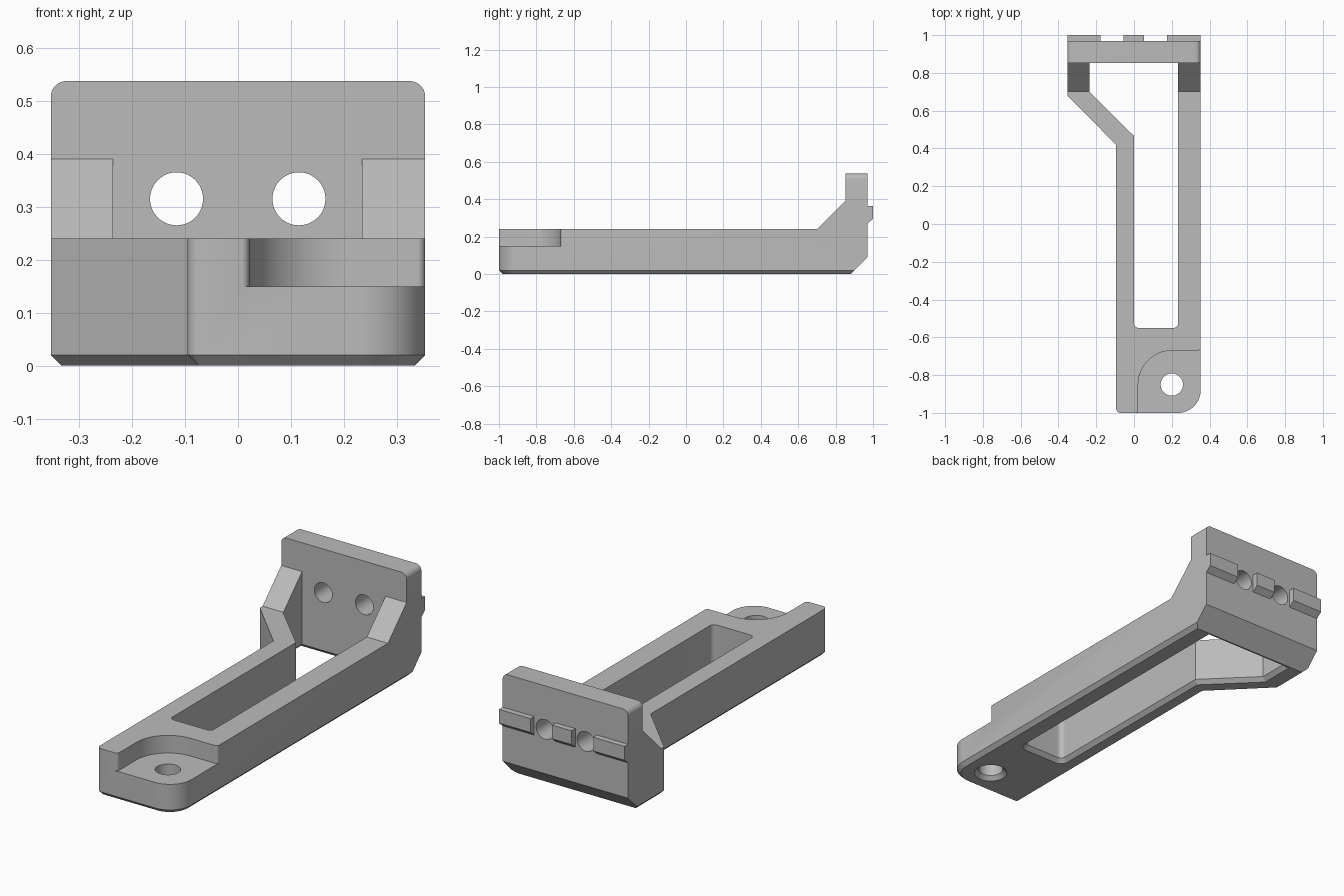
import bpy, bmesh, math
from mathutils import Vector

if "Cube" in bpy.data.objects:
    bpy.data.objects.remove(bpy.data.objects["Cube"])

grey = bpy.data.materials.new("plain grey")
grey.diffuse_color = (0.5, 0.5, 0.5, 1)
grey.use_nodes = True
grey.node_tree.nodes["Principled BSDF"].inputs["Base Color"].default_value = grey.diffuse_color


def rounded(corners, steps=14):
    """Polygon from (x, y, radius) corners, each replaced by a fillet arc."""
    out, n = [], len(corners)
    for i, (x, y, r) in enumerate(corners):
        p = Vector((x, y))
        if r == 0:
            out.append(p)
            continue
        a = (Vector(corners[i - 1][:2]) - p).normalized()
        b = (Vector(corners[(i + 1) % n][:2]) - p).normalized()
        half = a.angle(b) / 2
        centre = p + (a + b).normalized() * r / math.sin(half)
        start = p + a * r / math.tan(half) - centre
        end = p + b * r / math.tan(half) - centre
        sweep = math.pi - 2 * half
        for k in range(steps + 1):
            t = k / steps
            out.append(centre + (start * math.sin((1 - t) * sweep)
                                 + end * math.sin(t * sweep)) / math.sin(sweep))
    return out


def circle(x, y, r, n=48):
    return [Vector((x + r * math.cos(2 * math.pi * k / n),
                    y + r * math.sin(2 * math.pi * k / n))) for k in range(n)]


def offset(pts, d):
    """Mitred offset of a counter-clockwise polygon, outward when d > 0."""
    out, n = [], len(pts)
    for i, p in enumerate(pts):
        e1 = (p - pts[i - 1]).normalized()
        e2 = (pts[(i + 1) % n] - p).normalized()
        n1, n2 = Vector((e1.y, -e1.x)), Vector((e2.y, -e2.x))
        out.append(p + (n1 + n2) * d / (1 + n1.dot(n2)))
    return out


def prism(name, pts, layers, axis="z"):
    """Stack a polygon along an axis; layers are (position, offset)."""
    place = {"z": lambda u, v, w: (u, v, w),
             "x": lambda u, v, w: (w, u, v),
             "y": lambda u, v, w: (u, w, v)}[axis]
    bm = bmesh.new()
    rings = [[bm.verts.new(place(p.x, p.y, w)) for p in offset(pts, d)]
             for w, d in layers]
    for lo, hi in zip(rings, rings[1:]):
        for i in range(len(pts)):
            bm.faces.new((lo[i - 1], lo[i], hi[i], hi[i - 1]))
    bm.faces.new(rings[0][::-1])
    bm.faces.new(rings[-1])
    bmesh.ops.recalc_face_normals(bm, faces=bm.faces)
    mesh = bpy.data.meshes.new(name)
    bm.to_mesh(mesh)
    bm.free()
    mesh.materials.append(grey)
    ob = bpy.data.objects.new(name, mesh)
    bpy.context.collection.objects.link(ob)
    return ob


def boolean(target, tool, operation):
    mod = target.modifiers.new("shape", "BOOLEAN")
    mod.operation, mod.solver, mod.object = operation, "EXACT", tool
    bpy.context.view_layer.objects.active = target
    bpy.ops.object.modifier_apply(modifier=mod.name)
    bpy.data.objects.remove(tool)


W, CH = 0.353, 0.02

# Bracket: plan outline with a chamfered bottom edge
outline = rounded([(-0.095, -1, 0.025), (W, -1, 0.12), (W, 0.97, 0),
                   (-W, 0.97, 0), (-W, 0.68, 0), (-0.095, 0.42, 0)])
bracket = prism("bracket", outline, [(0, -CH), (CH, 0), (0.6, 0)])

# Side profile: low arms, sloped gussets, upright plate, chamfered heel
side = [Vector(p) for p in [(-1.1, -0.1), (0.78, -0.1), (0.97, 0.09), (1.1, 0.22),
                            (1.1, 0.537), (0.852, 0.537), (0.852, 0.39),
                            (0.702, 0.24), (-1.1, 0.24)]]
boolean(bracket, prism("side_profile", side, [(-0.5, 0), (0.5, 0)], "x"), "INTERSECT")

# Rounded top corners of the upright plate
front = rounded([(-W - 0.0005, -0.2, 0), (W + 0.0005, -0.2, 0),
                 (W + 0.0005, 0.5372, 0.03), (-W - 0.0005, 0.5372, 0.03)])
boolean(bracket, prism("front_profile", front, [(-1.2, 0), (1.2, 0)], "y"), "INTERSECT")

# Long slot between the arms
slot = rounded([(0, -0.55, 0.025), (0.234, -0.55, 0.025), (0.234, 0.852, 0),
                (-0.236, 0.852, 0), (-0.236, 0.70, 0), (0, 0.466, 0)])
boolean(bracket, prism("slot", slot, [(-0.02, 2 * CH), (CH, 0), (0.7, 0)]), "DIFFERENCE")

# Recess in the foot
recess = rounded([(0.022, -1.0005, 0.017), (0.022, -0.67, 0.18), (0.3535, -0.67, 0.015),
                  (0.3535, -0.6, 0), (0.45, -0.6, 0), (0.45, -1.1, 0),
                  (-0.05, -1.1, 0), (-0.05, -1.0005, 0)])
boolean(bracket, prism("recess", recess, [(0.15, 0), (0.4, 0)]), "DIFFERENCE")

# Foot hole, flared underneath, and two plate holes
boolean(bracket, prism("foot_hole", circle(0.2, -0.85, 0.059),
                       [(-0.02, 2 * CH), (CH, 0), (0.3, 0)]), "DIFFERENCE")
for x in (-0.116, 0.115):
    boolean(bracket, prism("plate_hole", circle(x, 0.315, 0.05),
                           [(0.8, 0), (1.1, 0)], "y"), "DIFFERENCE")

# Locating ribs on the back of the plate
rib = [Vector(p) for p in [(0.96, 0.27), (0.97, 0.27), (1.0, 0.295),
                           (1.0, 0.365), (0.96, 0.365)]]
for name, x0, x1 in (("left", -W, -0.178), ("middle", -0.056, 0.054), ("right", 0.176, W)):
    boolean(bracket, prism(name + "_rib", rib, [(x0, 0), (x1, 0)], "x"), "UNION")

bpy.ops.object.select_all(action="DESELECT")
bracket.select_set(True)
bpy.context.view_layer.objects.active = bracket
bpy.ops.object.shade_smooth_by_angle(angle=math.radians(30))
